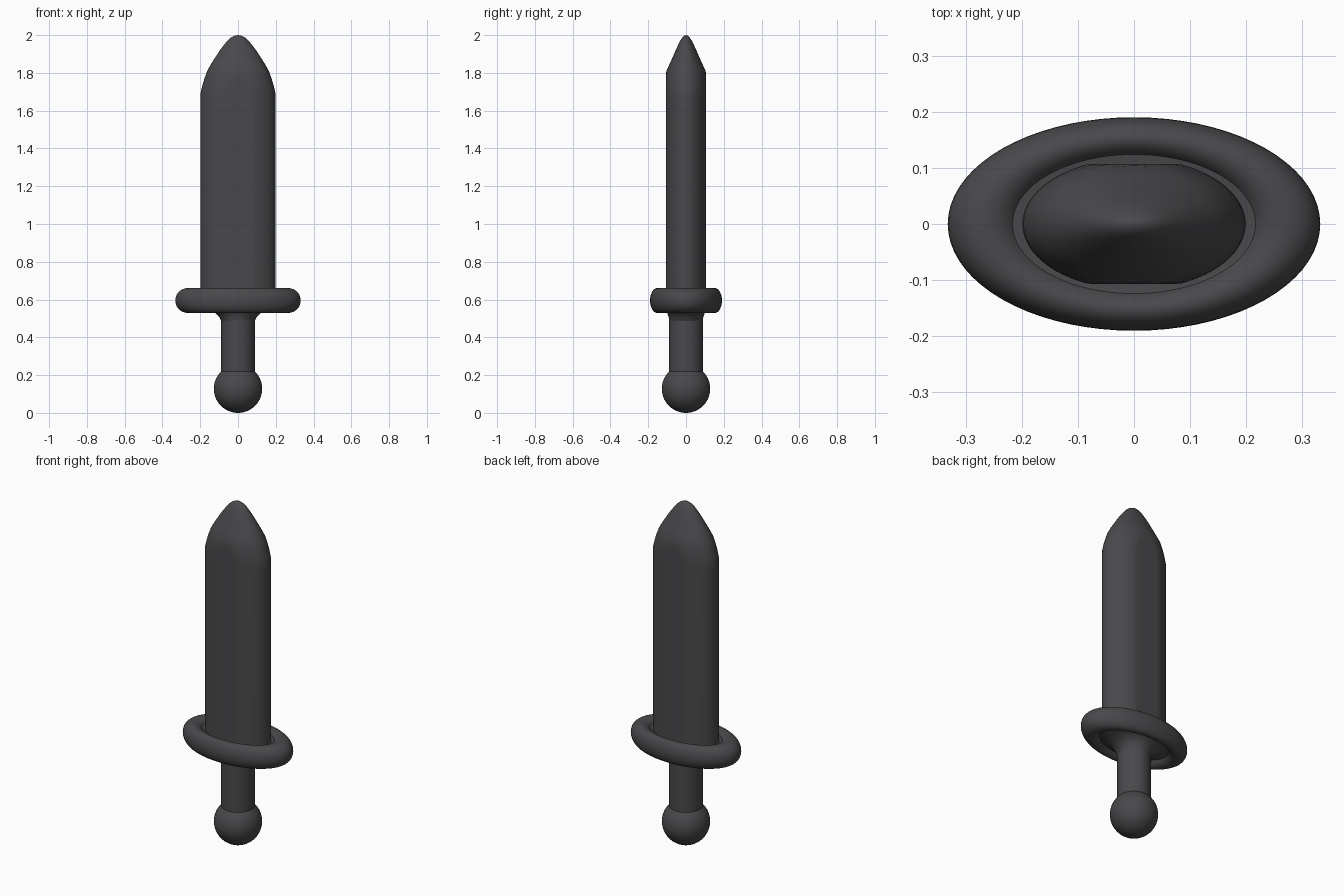
import bpy, bmesh, math

if "Cube" in bpy.data.objects:
    bpy.data.objects.remove(bpy.data.objects["Cube"])

mat = bpy.data.materials.new("dark grey")
mat.diffuse_color = (0.066, 0.065, 0.070, 1)
mat.use_nodes = True
mat.node_tree.nodes["Principled BSDF"].inputs["Base Color"].default_value = mat.diffuse_color


def finish(obj, name):
    obj.name = name
    obj.data.materials.clear()
    obj.data.materials.append(mat)
    bpy.ops.object.select_all(action='DESELECT')
    obj.select_set(True)
    bpy.context.view_layer.objects.active = obj
    bpy.ops.object.shade_smooth_by_angle(angle=math.radians(35))


def loft(name, rings, n=72, clip=9.0):
    """Stack elliptical rings (rx, ry, z), flattened where |y| exceeds clip."""
    bm = bmesh.new()
    loops = []
    for rx, ry, z in rings:
        loop = []
        for i in range(n):
            a = 2 * math.pi * i / n
            y = max(-clip, min(clip, ry * math.sin(a)))
            loop.append(bm.verts.new((rx * math.cos(a), y, z)))
        loops.append(loop)
    for lo, hi in zip(loops, loops[1:]):
        for i in range(n):
            j = (i + 1) % n
            bm.faces.new((lo[i], lo[j], hi[j], hi[i]))
    bm.faces.new(loops[0][::-1])
    bm.faces.new(loops[-1])
    bmesh.ops.recalc_face_normals(bm, faces=bm.faces)
    me = bpy.data.meshes.new(name)
    bm.to_mesh(me)
    bm.free()
    obj = bpy.data.objects.new(name, me)
    bpy.context.collection.objects.link(obj)
    finish(obj, name)


# blade: flattened ellipse with a rounded ogive tip
loft("blade", [
    (0.199, 0.117, 0.58), (0.199, 0.117, 1.66), (0.197, 0.117, 1.70),
    (0.187, 0.115, 1.74), (0.176, 0.111, 1.775), (0.163, 0.104, 1.81),
    (0.144, 0.088, 1.845), (0.122, 0.072, 1.88), (0.099, 0.057, 1.915),
    (0.073, 0.041, 1.95), (0.052, 0.028, 1.975), (0.036, 0.019, 1.988),
    (0.018, 0.010, 1.997), (0.002, 0.001, 2.0)], clip=0.107)

# guard: stretched ring
bpy.ops.mesh.primitive_torus_add(major_radius=0.266, minor_radius=0.066,
                                 major_segments=72, minor_segments=28,
                                 location=(0, 0, 0.595))
guard = bpy.context.object
guard.scale = (1, 0.573, 1)
bpy.ops.object.transform_apply(location=False, rotation=False, scale=True)
finish(guard, "guard")

# collar: fills the ring and flares down into the grip
loft("guard_core", [
    (0.088, 0.088, 0.485), (0.100, 0.092, 0.508), (0.122, 0.100, 0.53),
    (0.170, 0.112, 0.547), (0.230, 0.135, 0.56), (0.250, 0.142, 0.60),
    (0.230, 0.133, 0.64), (0.205, 0.118, 0.637)])

# grip
loft("grip", [(0.089, 0.089, 0.15), (0.089, 0.089, 0.54)])

# pommel
bpy.ops.mesh.primitive_uv_sphere_add(segments=48, ring_count=28, radius=0.128,
                                     location=(0, 0, 0.128))
finish(bpy.context.object, "pommel")
